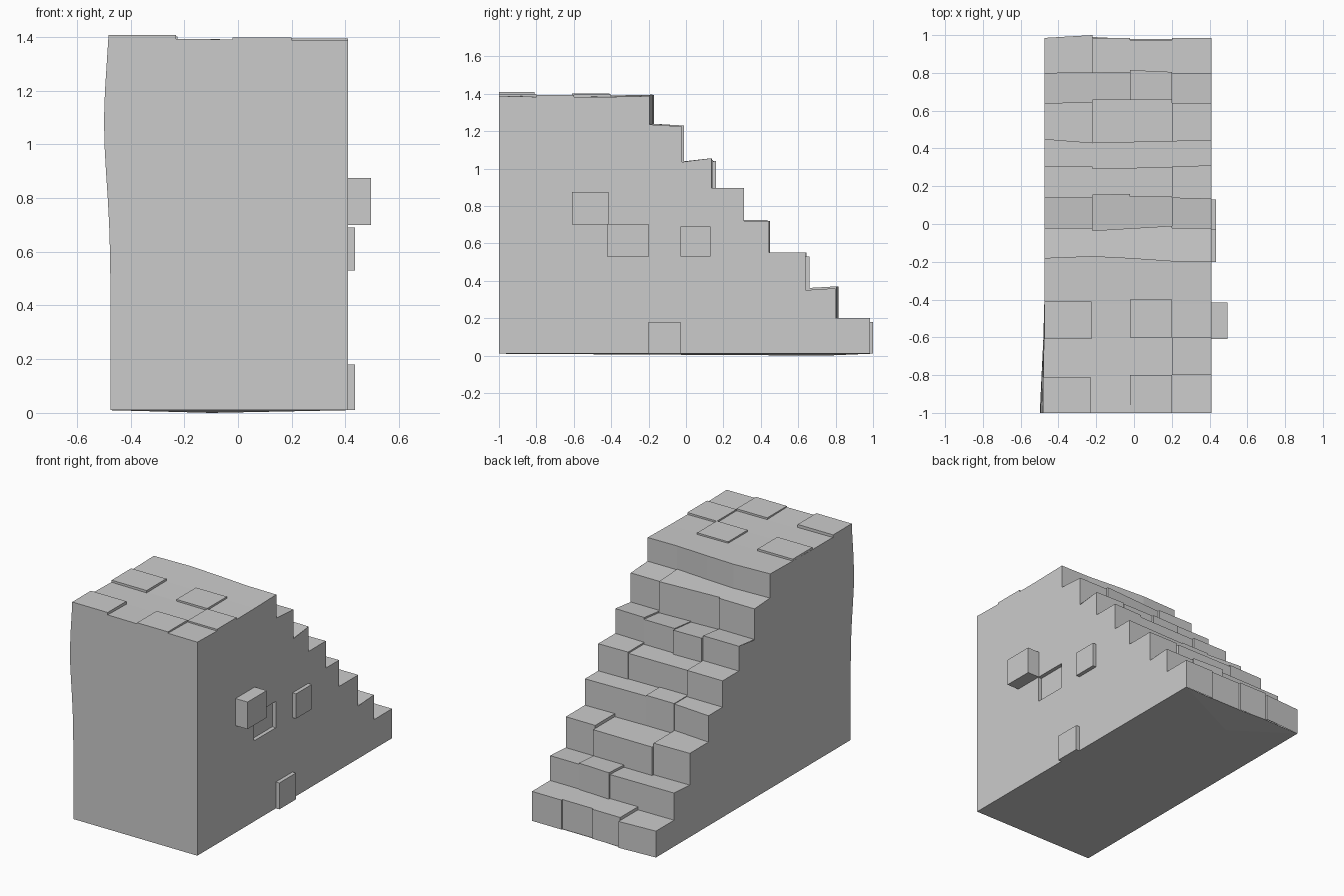
import bpy, bmesh, math

if "Cube" in bpy.data.objects:
    bpy.data.objects.remove(bpy.data.objects["Cube"])

XL, XR, FRONT, BASE, SPLIT = -0.475, 0.41, -1.0, 0.01, -0.2
CUTS = [XL, -0.22, -0.02, 0.20, XR]
# each step: rise of tread towards the nose, then bricks (first cut, last cut, nose y left, nose y right, top z)
ROWS = [
    (0.0, [(0, 1, .985, 1.0, .18), (1, 2, .985, .985, .20), (2, 3, .975, .975, .20), (3, 4, .985, .985, .20)]),
    (0.01, [(0, 2, .80, .805, .355), (2, 3, .815, .805, .37), (3, 4, .80, .80, .36)]),
    (0.0, [(0, 1, .64, .645, .55), (1, 3, .66, .66, .53), (3, 4, .64, .64, .55)]),
    (0.0, [(0, 1, .45, .43, .72), (1, 2, .435, .435, .725), (2, 4, .435, .445, .72)]),
    (0.0, [(0, 1, .305, .305, .89), (1, 3, .295, .30, .885), (3, 4, .305, .31, .895)]),
    (0.02, [(0, 1, .14, .14, 1.05), (1, 2, .155, .16, 1.04), (2, 3, .145, .145, 1.045), (3, 4, .14, .135, 1.055)]),
    (-0.01, [(0, 1, -.02, -.022, 1.23), (1, 3, -.035, -.01, 1.23), (3, 4, -.022, -.022, 1.225)]),
]
TOP_NOSE = [-.18, -.17, -.18, -.195, -.195]


def make(name, faces):
    bm = bmesh.new()
    for f in faces:
        bm.faces.new([bm.verts.new(p) for p in f])
    bmesh.ops.remove_doubles(bm, verts=bm.verts, dist=0.0005)
    me = bpy.data.meshes.new(name)
    bm.to_mesh(me)
    bm.free()
    ob = bpy.data.objects.new(name, me)
    bpy.context.collection.objects.link(ob)
    return ob


def bulge(y, z):
    # left wall swells outwards near its front edge
    amp = 0.024 * math.exp(-((z - 1.08) / 0.3) ** 2)
    return XL - amp * max(0, (-0.5 - y) / 0.5)


def top_z(x, y):
    return 1.391 - 0.008 * (x + 0.03) - 0.006 * math.sin(math.pi * (y + 1) / 0.81)


def side_profile(i, nose):
    # stepped outline of one side wall, from the bottom nose up to the landing
    ys = [r[1][i][nose] for r in ROWS] + [TOP_NOSE[0] if i == 0 else TOP_NOSE[-1]]
    x = XL if i == 0 else XR
    pts = [(x, SPLIT, BASE), (x, ys[0], BASE)]
    for k, (tilt, bricks) in enumerate(ROWS):
        z = bricks[i][4]
        pts += [(x, ys[k], z), (x, ys[k + 1], z - tilt)]
    return pts + [(x, ys[-1], top_z(x, ys[-1])), (x, SPLIT, top_z(x, SPLIT))]


# body: side walls, front wall, landing and base
faces = [side_profile(0, 2)[::-1], side_profile(-1, 3)]
RY, RZ0, RZ1, RX = -0.42, 0.53, 0.70, XR - 0.025   # recess in right wall


def right_panel(y0, y1, z0, z1):
    t = lambda y: top_z(XR, y) if z1 is None else z1
    faces.append([(XR, y0, z0), (XR, y1, z0), (XR, y1, t(y1)), (XR, y0, t(y0))])


ybands = [-1, -0.8, -0.6, RY, SPLIT]
for a, b in zip(ybands[:3], ybands[1:]):
    right_panel(a, b, BASE, None)
right_panel(RY, SPLIT, BASE, RZ0)
right_panel(RY, SPLIT, RZ1, None)
ring = [(RY, RZ0), (SPLIT, RZ0), (SPLIT, RZ1), (RY, RZ1)]
faces.append([(RX, *p) for p in ring])
for p, q in zip(ring, ring[1:] + ring[:1]):
    faces.append([(XR, *p), (XR, *q), (RX, *q), (RX, *p)])

N = 14
for a, b in zip(ybands, ybands[1:]):
    for k in range(N):
        def lp(y, j):
            h = top_z(XL, y)
            z = BASE + (h - BASE) * j / N
            return (bulge(y, z), y, z)
        faces.append([lp(b, k), lp(a, k), lp(a, k + 1), lp(b, k + 1)])
    for i in range(4):
        def tp(c, y):
            yy = TOP_NOSE[c] if y == SPLIT else y
            x = bulge(yy, 1.39) if c == 0 else CUTS[c]
            return (x, yy, top_z(CUTS[c], yy))
        faces.append([tp(i, a), tp(i + 1, a), tp(i + 1, b), tp(i, b)])

front = [(bulge(-1, BASE + (top_z(XL, -1) - BASE) * j / N), -1, BASE + (top_z(XL, -1) - BASE) * j / N)
         for j in range(N, -1, -1)]
faces.append(front + [(XR, -1, BASE)] + [(CUTS[c], -1, top_z(CUTS[c], -1)) for c in (4, 3, 2, 1)])
for i in range(4):   # landing riser
    a, b = CUTS[i], CUTS[i + 1]
    ya, yb = TOP_NOSE[i], TOP_NOSE[i + 1]
    faces.append([(b, yb, 1.2), (a, ya, 1.2), (a, ya, top_z(a, ya)), (b, yb, top_z(b, yb))])
corners = [(XL, -1, BASE), (XL, .985, BASE), (-.22, .99, BASE), (-.02, .98, BASE), (.2, .98, BASE), (XR, .985, BASE), (XR, -1, BASE)]
for p, q in zip(corners, corners[1:] + corners[:1]):   # slightly sagging base
    faces.append([p, q, (-0.1, 0.75, 0)])
make("stair_body", faces)

# step bricks: tread, riser and inner cheeks
for k, (tilt, bricks) in enumerate(ROWS):
    upper = [y for b in ROWS[k + 1][1] for y in b[2:4]] if k < 6 else TOP_NOSE
    back = min(upper) - 0.01
    low = min(b[4] for b in ROWS[k - 1][1]) - 0.025 if k else BASE
    faces = []
    for c0, c1, yl, yr, z in bricks:
        a, b = CUTS[c0], CUTS[c1]
        zb = z - tilt
        faces.append([(a, back, zb), (b, back, zb), (b, yr, z), (a, yl, z)])
        faces.append([(b, yr, low), (a, yl, low), (a, yl, z), (b, yr, z)])
        # cheeks only cover the small offsets between neighbours
        for x, y, inner, flip in ((a, yl, c0 > 0, True), (b, yr, c1 < 4, False)):
            if inner:
                cheek = [(x, y - .03, low), (x, y, low), (x, y, z), (x, back, zb),
                         (x, back, zb - .03), (x, y - .03, z - .03)]
                faces.append(cheek[::-1] if flip else cheek)
    make(f"step_{k + 1}_bricks", faces)


def block(x0, x1, y0, y1, z0, z1):
    p = lambda i, j, k: ((x0, x1)[i], (y0, y1)[j], (z0, z1)[k])
    return {"-x": [p(0, 0, 0), p(0, 0, 1), p(0, 1, 1), p(0, 1, 0)],
            "+x": [p(1, 0, 0), p(1, 1, 0), p(1, 1, 1), p(1, 0, 1)],
            "-y": [p(0, 0, 0), p(1, 0, 0), p(1, 0, 1), p(0, 0, 1)],
            "+y": [p(0, 1, 0), p(0, 1, 1), p(1, 1, 1), p(1, 1, 0)],
            "-z": [p(0, 0, 0), p(0, 1, 0), p(1, 1, 0), p(1, 0, 0)],
            "+z": [p(0, 0, 1), p(1, 0, 1), p(1, 1, 1), p(0, 1, 1)]}


# bricks standing proud of the right wall
for n, (x1, y0, y1, z0, z1) in enumerate([(.495, -.61, -.415, .70, .875), (.435, -.03, .13, .53, .69),
                                          (.435, -.2, -.03, BASE, .18)]):
    b = block(XR, x1, y0, y1, z0, z1)
    make(f"wall_brick_{n + 1}", [f for d, f in b.items() if d != "-x"])

# thin paving slabs on the landing
for n, (x0, x1, y0, y1, z) in enumerate([(-.483, -.23, -1, -.81, 1.408), (-.475, -.225, -.61, -.41, 1.402),
                                         (-.02, .20, -.60, -.40, 1.396), (.20, .41, -.80, -.60, 1.394),
                                         (-.02, .20, -1, -.80, 1.398)]):
    b = block(x0, x1, y0, y1, z - .02, z)
    make(f"landing_slab_{n + 1}", [f for d, f in b.items() if d != "-z"])
